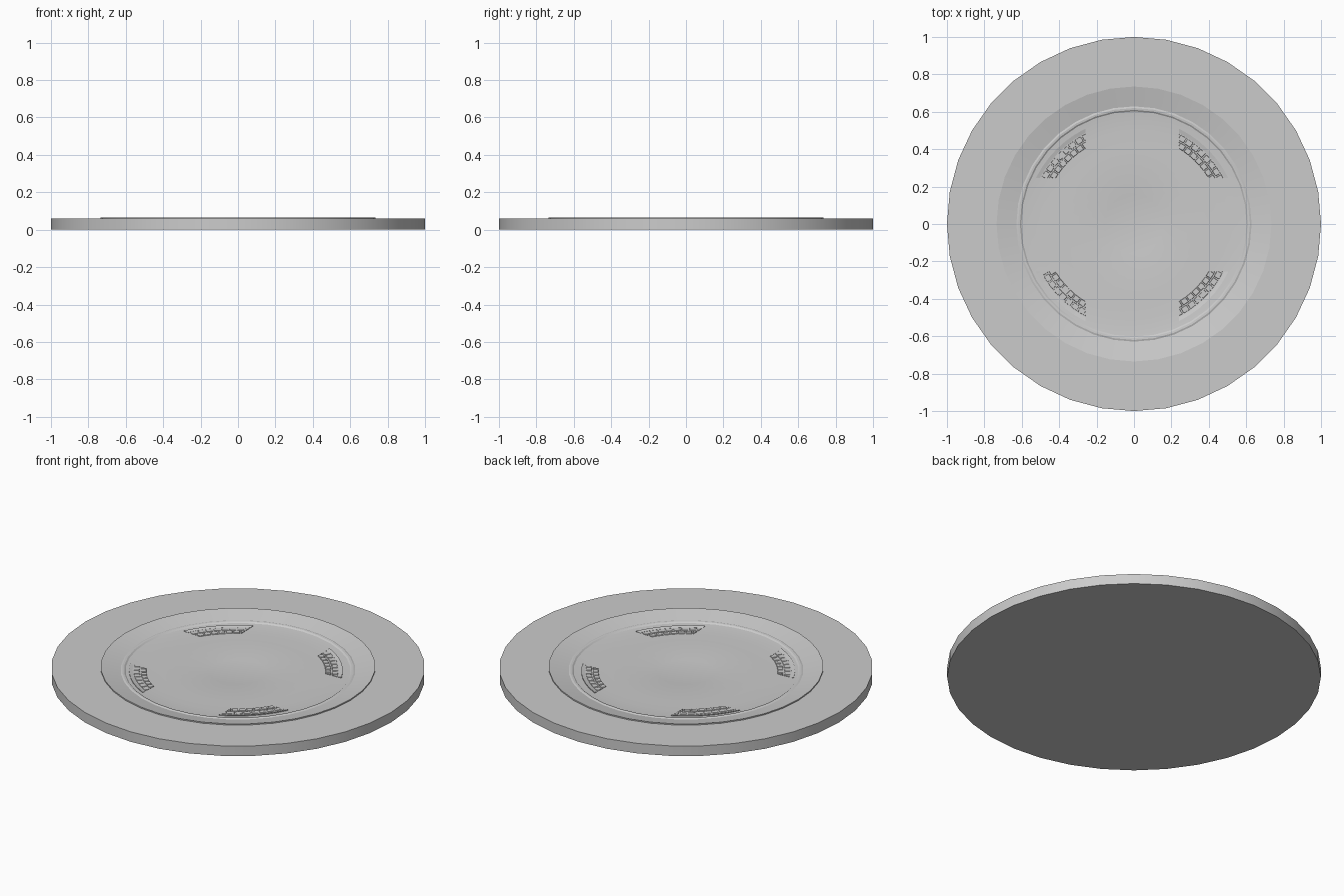
import bpy, bmesh, math
from mathutils import Matrix, Vector

if "Cube" in bpy.data.objects:
    bpy.data.objects.remove(bpy.data.objects["Cube"])

SIDES = 36


def finish(name, bm, angle=None):
    bmesh.ops.recalc_face_normals(bm, faces=bm.faces)
    mesh = bpy.data.meshes.new(name)
    bm.to_mesh(mesh)
    bm.free()
    obj = bpy.data.objects.new(name, mesh)
    bpy.context.collection.objects.link(obj)
    if angle:
        bpy.ops.object.select_all(action='DESELECT')
        obj.select_set(True)
        bpy.context.view_layer.objects.active = obj
        bpy.ops.object.shade_smooth_by_angle(angle=math.radians(angle))
    return obj


def lathe(name, profile):
    bm = bmesh.new()
    verts = [bm.verts.new((r, 0, z)) for r, z in profile]
    edges = [bm.edges.new(pair) for pair in zip(verts, verts[1:])]
    bmesh.ops.spin(bm, geom=verts + edges, cent=(0, 0, 0), axis=(0, 0, 1),
                   angle=math.tau, steps=SIDES, use_duplicate=False)
    bmesh.ops.remove_doubles(bm, verts=bm.verts, dist=1e-5)
    obj = finish(name, bm, 20)
    # Outward-pointing surfaces: the open dish must face up
    if profile[-1][0] == 0 and profile[0][0] > 0:
        total = sum(p.normal.z * p.area for p in obj.data.polygons)
        if total < 0:
            obj.data.flip_normals()
    return obj


# Flat outer plate with its underside
lathe("base_plate", [(0, 0), (1, 0), (1, 0.059), (0.735, 0.059)])

# Raised lip, inward slope, small bead and shallow dished floor
lathe("dish", [(0.735, 0.059), (0.735, 0.066), (0.629, 0.043), (0.62, 0.046),
               (0.61, 0.045), (0.602, 0.039), (0.57, 0.036), (0.5, 0.0335),
               (0.4, 0.0325), (0.167, 0.032), (0.16, 0.031), (0, 0.031)])


def arc_block(bm, r0, r1, a0, a1, z0, z_in, z_out, inset=0.0):
    """Wedge-shaped block between two radii and two angles (degrees)."""
    def point(r, a, z):
        a = math.radians(a)
        return bm.verts.new((r * math.cos(a), r * math.sin(a), z))
    da = math.degrees(inset / r0)
    low = [point(r0, a0, z0), point(r1, a0, z0), point(r1, a1, z0), point(r0, a1, z0)]
    top = [point(r0 + inset, a0 + da, z_in), point(r1 - inset, a0 + da, z_out),
           point(r1 - inset, a1 - da, z_out), point(r0 + inset, a1 - da, z_in)]
    bm.faces.new(top)
    bm.faces.new(low[::-1])
    for i in range(4):
        j = (i + 1) % 4
        bm.faces.new((low[i], low[j], top[j], top[i]))


# Four textured grip pads: sloping outer rail plus staggered rows of small tiles
for i, side in enumerate(("back_right", "back_left", "front_left", "front_right")):
    bm = bmesh.new()
    for k in range(15, 75, 6):
        arc_block(bm, 0.553, 0.572, k, k + 6, 0.03, 0.036, 0.041)
    for row, (r0, r1) in enumerate(((0.478, 0.511), (0.515, 0.549))):
        for k in range(14):
            a = 14 + 4.6 * k + 2.3 * row
            arc_block(bm, r0, r1, a, a + 4.2, 0.03, 0.0375, 0.0375, 0.003)
    # Straight ends
    for normal in ((1, 0, 0), (0, 1, 0)):
        geom = bm.verts[:] + bm.edges[:] + bm.faces[:]
        cut = bmesh.ops.bisect_plane(bm, geom=geom, plane_co=Vector(normal) * 0.25,
                                     plane_no=normal, clear_inner=True)
        rim = [e for e in cut["geom_cut"] if isinstance(e, bmesh.types.BMEdge)]
        bmesh.ops.holes_fill(bm, edges=rim, sides=0)
    place = Matrix.Translation((-0.01, -0.005, 0)) @ Matrix.Rotation(i * math.pi / 2, 4, 'Z')
    bmesh.ops.transform(bm, matrix=place, verts=bm.verts)
    finish("grip_pad_" + side, bm)
